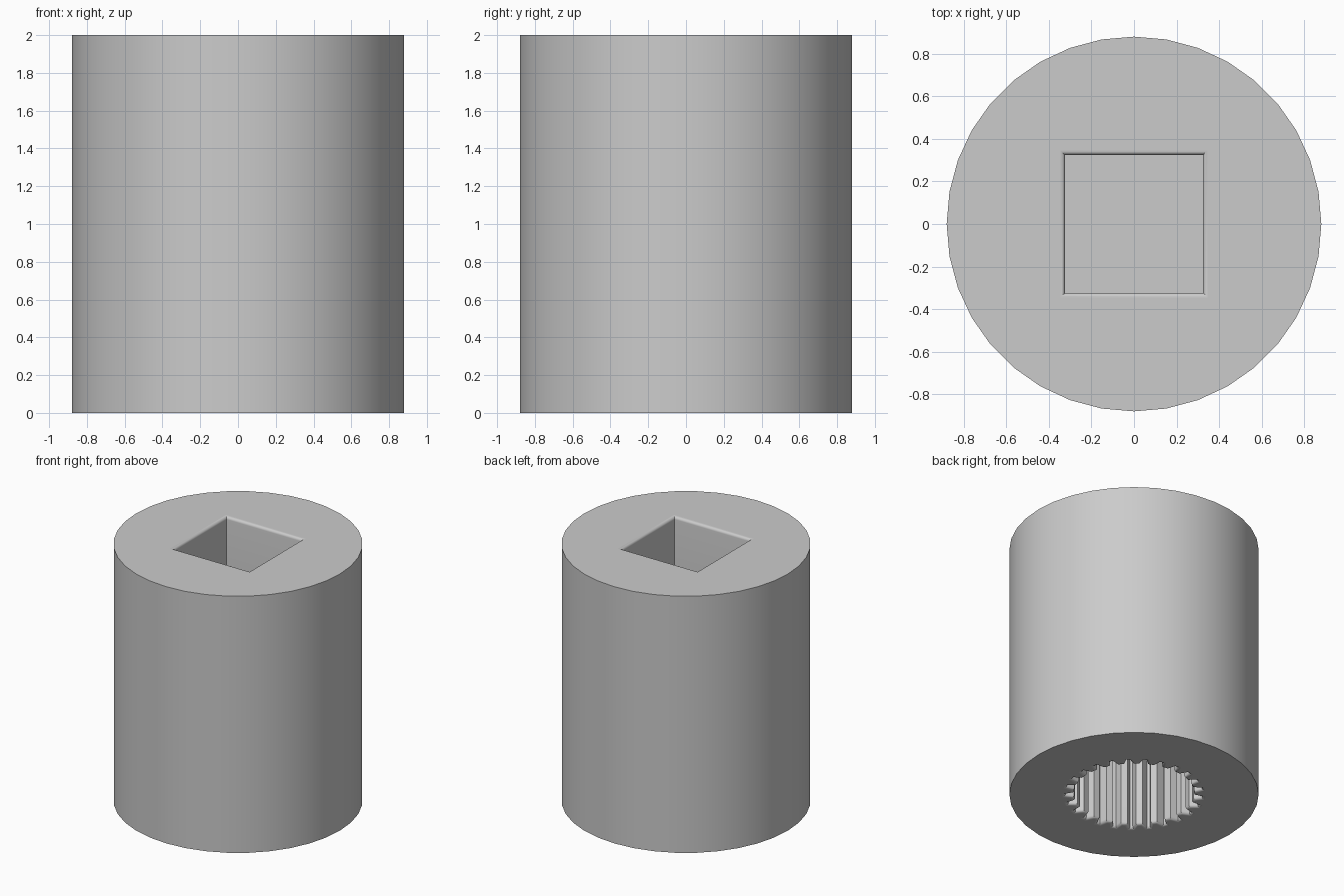
import bpy
import bmesh
from math import pi, sin, cos, radians
from mathutils import Vector

if "Cube" in bpy.data.objects:
    bpy.data.objects.remove(bpy.data.objects["Cube"], do_unlink=True)

RADIUS, HEIGHT = 0.88, 2.0
FILLET, STEPS = 0.022, 5
TEETH = 25


def polar(r, a):
    return Vector((r * cos(a), r * sin(a)))


def offset(points, d):
    """Grow a counter-clockwise outline outwards with mitred corners."""
    result = []
    for i, p in enumerate(points):
        a = (p - points[i - 1]).normalized()
        b = (points[(i + 1) % len(points)] - p).normalized()
        na, nb = Vector((a.y, -a.x)), Vector((b.y, -b.x))
        result.append(p + (na + nb) * d / (1 + na.dot(nb)))
    return result


def loft(name, rings):
    """Solid through a list of (outline, z) rings."""
    bm = bmesh.new()
    loops = [[bm.verts.new((p.x, p.y, z)) for p in pts] for pts, z in rings]
    for low, high in zip(loops, loops[1:]):
        for i in range(len(low)):
            j = (i + 1) % len(low)
            bm.faces.new((low[i], low[j], high[j], high[i]))
    bm.faces.new(loops[0])
    bm.faces.new(loops[-1])
    bmesh.ops.recalc_face_normals(bm, faces=bm.faces)
    mesh = bpy.data.meshes.new(name)
    bm.to_mesh(mesh)
    bm.free()
    obj = bpy.data.objects.new(name, mesh)
    bpy.context.collection.objects.link(obj)
    return obj


def socket_cutter(name, outline, mouth, inward, depth):
    """Blind hole with a rounded mouth; inward is the z direction into the body."""
    rings = [(outline, mouth + inward * depth)]
    for i in range(STEPS + 1):
        t = i / STEPS * pi / 2
        rings.append((offset(outline, FILLET * (1 - cos(t))),
                      mouth + inward * FILLET * (1 - sin(t))))
    rings.append((rings[-1][0], mouth - inward * 0.1))
    cutter = loft(name, rings)
    cutter.hide_render = True
    return cutter


# Cylindrical body
circle = [polar(RADIUS, 2 * pi * i / 36) for i in range(36)]
body = loft("socket_body", [(circle, 0), (circle, HEIGHT)])

# Square drive hole in the top
half = 0.324
square = [Vector((x * half, y * half)) for x, y in ((-1, -1), (1, -1), (1, 1), (-1, 1))]
drive = socket_cutter("square_drive_cutter", square, HEIGHT, -1, 0.8)

# Splined hole in the bottom: narrow grooves between wide lands
spline = []
pitch = 2 * pi / TEETH
for i in range(TEETH):
    a = i * pitch + radians(1.8)
    for r, share in ((0.425, -0.27), (0.483, -0.08), (0.483, 0.08), (0.425, 0.27)):
        spline.append(polar(r, a + share * pitch))
splines = socket_cutter("spline_cutter", spline, 0, 1, 0.8)

bpy.context.view_layer.objects.active = body
for cutter in (drive, splines):
    mod = body.modifiers.new(cutter.name, "BOOLEAN")
    mod.operation = "DIFFERENCE"
    mod.solver = "EXACT"
    mod.object = cutter
    bpy.ops.object.modifier_apply(modifier=mod.name)
    bpy.data.objects.remove(cutter, do_unlink=True)

# Plain grey finish
grey = bpy.data.materials.new("plain_grey")
grey.use_nodes = True
color = (0.6, 0.6, 0.6, 1)
grey.diffuse_color = color
grey.node_tree.nodes["Principled BSDF"].inputs["Base Color"].default_value = color
body.data.materials.clear()
body.data.materials.append(grey)

# Smooth walls and fillets, flat end faces
for obj in bpy.context.selected_objects:
    obj.select_set(False)
body.select_set(True)
bpy.ops.object.shade_smooth_by_angle(angle=radians(30))
for face in body.data.polygons:
    face.material_index = 0
    if abs(face.normal.z) > 0.999:
        face.use_smooth = False
